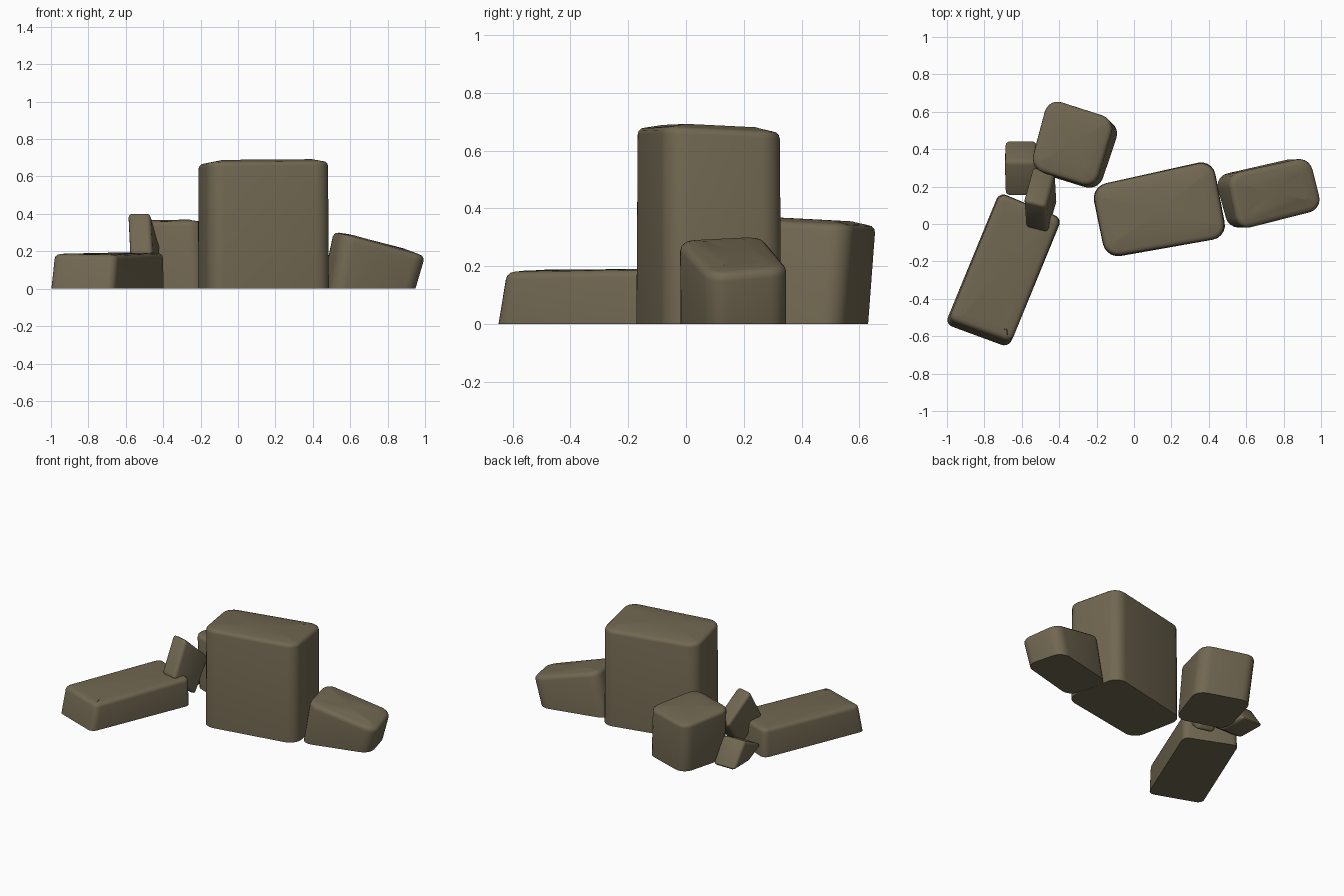
import bpy
import bmesh
from math import radians
from mathutils import Vector

cube = bpy.data.objects.get("Cube")
if cube:
    bpy.data.objects.remove(cube, do_unlink=True)

# Single stone colour
stone = bpy.data.materials.new("olive_brown_stone")
stone.use_nodes = True
COLOR = (0.165, 0.137, 0.083, 1.0)
stone.diffuse_color = COLOR
bsdf = stone.node_tree.nodes["Principled BSDF"]
bsdf.inputs["Base Color"].default_value = COLOR
bsdf.inputs["Roughness"].default_value = 0.9


def hexahedron(lower, upper):
    """Six-sided block between two matching four-cornered ends."""
    bm = bmesh.new()
    lo = [bm.verts.new(p) for p in lower]
    up = [bm.verts.new(p) for p in upper]
    bm.faces.new(lo)
    cap = bm.faces.new(up)
    uprights = []
    for i in range(4):
        j = (i + 1) % 4
        bm.faces.new((lo[i], lo[j], up[j], up[i]))
        uprights.append(bm.edges.get((lo[i], up[i])))
    bmesh.ops.recalc_face_normals(bm, faces=bm.faces[:])
    return bm, uprights


def bevel(bm, edges, radius, segments):
    bmesh.ops.bevel(bm, geom=edges, offset=radius, segments=segments,
                    profile=0.5, affect='EDGES', clamp_overlap=True)


def finish(bm, name):
    bmesh.ops.recalc_face_normals(bm, faces=bm.faces[:])
    mesh = bpy.data.meshes.new(name)
    bm.to_mesh(mesh)
    bm.free()
    mesh.materials.append(stone)
    obj = bpy.data.objects.new(name, mesh)
    bpy.context.collection.objects.link(obj)
    bpy.ops.object.select_all(action='DESELECT')
    obj.select_set(True)
    bpy.context.view_layer.objects.active = obj
    bpy.ops.object.shade_smooth_by_angle(angle=radians(40))


def standing_stone(name, foot, top, corner, rim, bulge):
    """Flat-footed stone: rounded uprights, softened rim, slightly domed top."""
    bm, uprights = hexahedron([(x, y, 0) for x, y in foot], top)
    bevel(bm, uprights, corner, 5)
    bm.normal_update()
    cap = max(bm.faces, key=lambda f: f.calc_center_median().z)
    bevel(bm, cap.edges[:], rim, 3)
    bm.normal_update()
    cap = max((f for f in bm.faces if f.normal.z > 0.8), key=lambda f: f.calc_area())
    ring = bmesh.ops.inset_region(bm, faces=[cap], thickness=corner * 0.8,
                                  use_even_offset=True)
    for v in cap.verts:
        v.co.z += bulge
    bmesh.ops.poke(bm, faces=[cap])
    finish(bm, name)


def tumbled_stone(name, profile, left_shift, width, radius):
    """Small tilted stone: a side profile (x offset, y, z) swept across x."""
    right = [Vector(p) for p in profile]
    left = [p + Vector((width, left_shift, 0)) for p in right]
    bm, _ = hexahedron(right, left)
    bevel(bm, bm.edges[:], radius, 3)
    finish(bm, name)


# Tall central stone
standing_stone(
    "tall_stone",
    [(-0.23, 0.20), (0.42, 0.345), (0.50, -0.07), (-0.15, -0.185)],
    [(-0.225, 0.20, 0.665), (0.42, 0.34, 0.665), (0.495, -0.07, 0.685), (-0.15, -0.18, 0.68)],
    0.08, 0.025, 0.012)

# Long low stone
standing_stone(
    "long_low_stone",
    [(-0.72, 0.17), (-0.385, 0.03), (-0.67, -0.66), (-1.01, -0.535)],
    [(-0.715, 0.165), (-0.39, 0.03), (-0.655, -0.63), (-0.99, -0.51)] and
    [(-0.715, 0.165, 0.19), (-0.39, 0.03, 0.19), (-0.655, -0.63, 0.18), (-0.99, -0.51, 0.185)],
    0.04, 0.025, 0.003)

# Squat stone at the back
standing_stone(
    "back_stone",
    [(-0.43, 0.65), (-0.07, 0.53), (-0.19, 0.175), (-0.53, 0.28)],
    [(-0.46, 0.675, 0.34), (-0.10, 0.56, 0.345), (-0.21, 0.19, 0.365), (-0.56, 0.30, 0.36)],
    0.075, 0.025, 0.01)

# Sloping stone at the side
standing_stone(
    "sloping_stone",
    [(0.43, 0.255), (0.89, 0.36), (0.965, 0.085), (0.51, -0.035)],
    [(0.50, 0.265, 0.31), (0.945, 0.36, 0.195), (1.015, 0.08, 0.17), (0.56, -0.035, 0.295)],
    0.07, 0.03, 0.006)

# Slab leaning on the end of the long stone
tumbled_stone(
    "leaning_slab",
    [(-0.59, 0.125, 0.41), (-0.54, 0.31, 0.23), (-0.53, 0.15, 0.03), (-0.58, -0.02, 0.19)],
    -0.03, 0.12, 0.022)

# Small tipped stone behind the slab
tumbled_stone(
    "small_tipped_stone",
    [(-0.69, 0.335, 0.175), (-0.69, 0.45, 0.01), (-0.67, 0.26, 0.0), (-0.69, 0.145, 0.08)],
    0.0, 0.17, 0.022)
